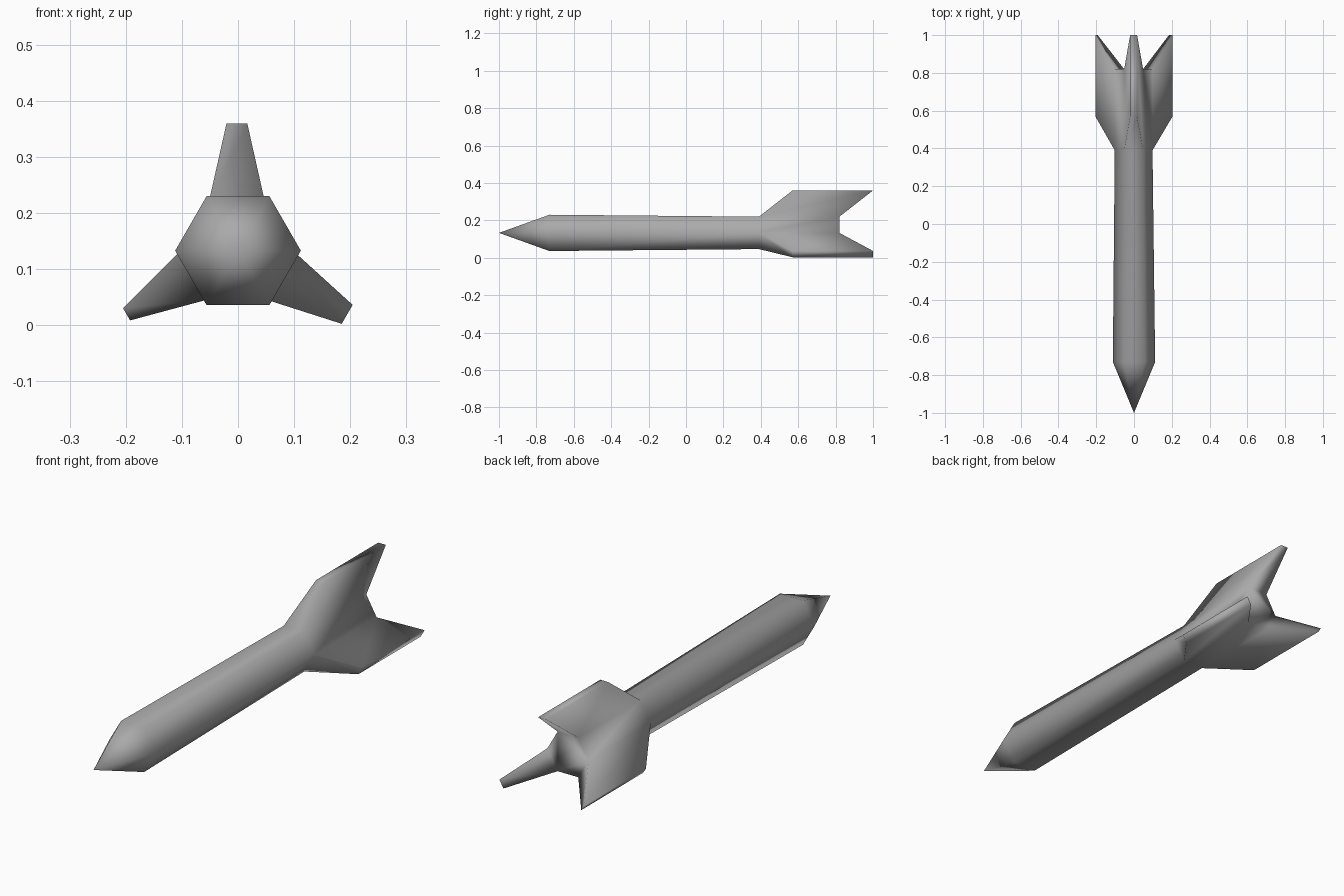
import bpy
import bmesh
from math import cos, sin, radians
from mathutils import Vector

cube = bpy.data.objects.get("Cube")
if cube:
    bpy.data.objects.remove(cube, do_unlink=True)

AXIS_Z = 0.133
SIDES = 6

grey = bpy.data.materials.new("plain grey")
grey.use_nodes = True
colour = (0.4, 0.4, 0.4, 1)
grey.diffuse_color = colour
grey.node_tree.nodes["Principled BSDF"].inputs["Base Color"].default_value = colour

bm = bmesh.new()


def ring(y, radius, x=0.0):
    """Hexagon of vertices around the long axis."""
    return [bm.verts.new((x + radius * cos(radians(60 * i)), y,
                          AXIS_Z + radius * sin(radians(60 * i))))
            for i in range(SIDES)]


def bridge(a, b):
    return [bm.faces.new((a[i], a[(i + 1) % SIDES], b[(i + 1) % SIDES], b[i]))
            for i in range(SIDES)]


# Hexagonal body, tapering slightly to the tail
shoulder = ring(-0.73, 0.112)
waist = ring(0.39, 0.1, -0.002)
tail = ring(0.82, 0.1, -0.002)
bridge(shoulder, waist)
tail_faces = bridge(waist, tail)
bm.faces.new(tail)

# Pointed nose
tip = bm.verts.new((0, -1, AXIS_Z))
for i in range(SIDES):
    bm.faces.new((tip, shoulder[(i + 1) % SIDES], shoulder[i]))

# Swept fins: every other tail face pulled outwards, backwards and narrowed
for index, half_width in ((1, 0.0185), (3, 0.0125), (5, 0.0195)):
    angle = radians(60 * index + 30)
    outward = Vector((cos(angle), 0, sin(angle)))
    across = Vector((-sin(angle), 0, cos(angle)))
    centre = Vector((-0.002, 0, AXIS_Z))
    result = bmesh.ops.extrude_discrete_faces(bm, faces=[tail_faces[index]])
    for v in result["faces"][0].verts:
        side = 1 if (v.co - centre).dot(across) > 0 else -1
        back = Vector((0, v.co.y + 0.18, 0))
        v.co = centre + back + outward * 0.227 + across * side * half_width

bmesh.ops.recalc_face_normals(bm, faces=bm.faces)
for face in bm.faces:
    face.smooth = True

mesh = bpy.data.meshes.new("finned_rocket")
bm.to_mesh(mesh)
bm.free()
mesh.materials.append(grey)
rocket = bpy.data.objects.new("finned_rocket", mesh)
bpy.context.collection.objects.link(rocket)
